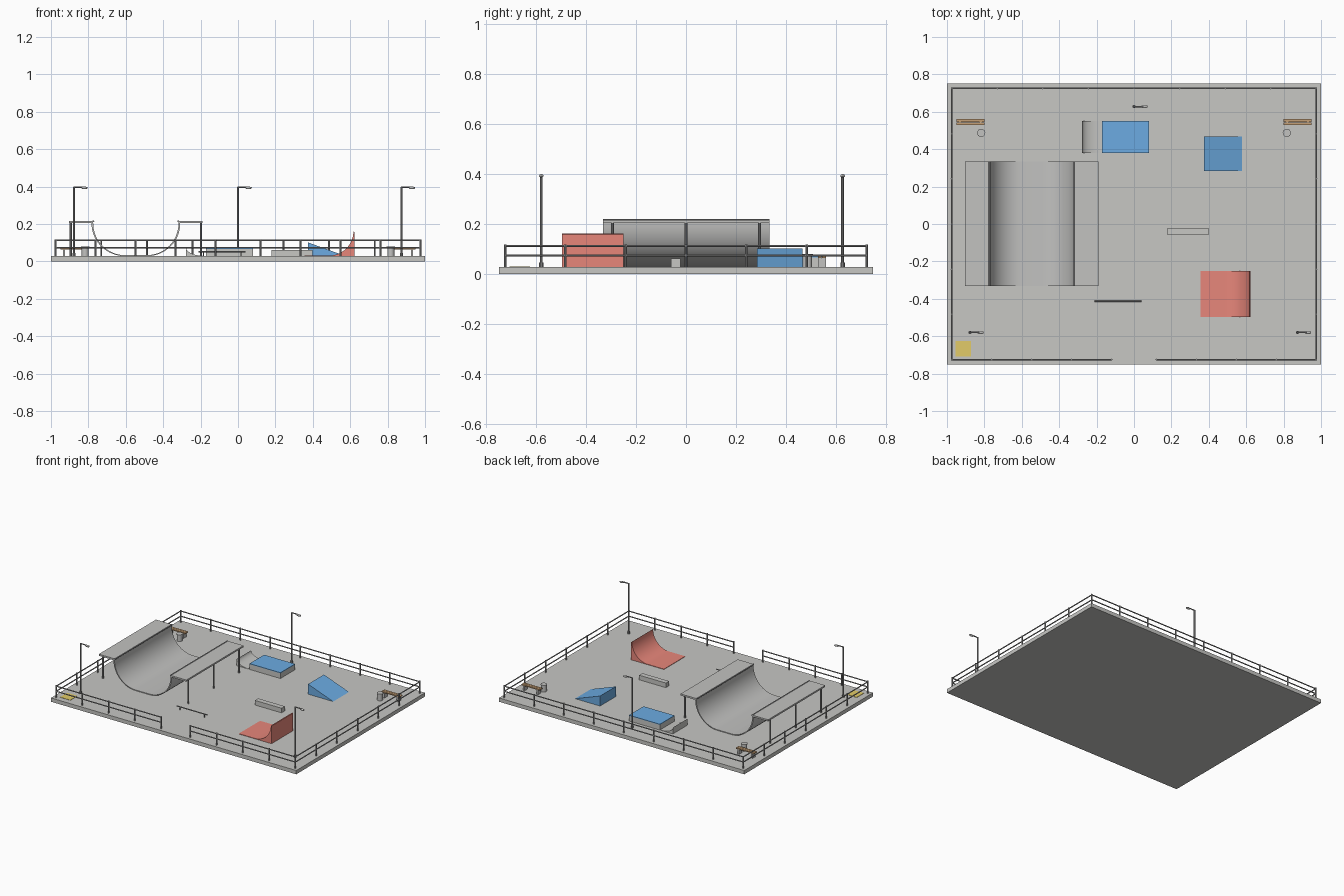
import bpy, bmesh, math
from mathutils import Vector

if "Cube" in bpy.data.objects:
    bpy.data.objects.remove(bpy.data.objects["Cube"])

G = 0.028  # ground level (top of slab)


def mat(name, col):
    m = bpy.data.materials.new(name)
    m.diffuse_color = (*col, 1)
    m.use_nodes = True
    m.node_tree.nodes["Principled BSDF"].inputs["Base Color"].default_value = m.diffuse_color
    return m


CONCRETE = mat("concrete", (0.57, 0.57, 0.55))
METAL = mat("dark_metal", (0.33, 0.33, 0.33))
BLUE = mat("blue_paint", (0.15, 0.41, 0.76))
RED = mat("red_paint", (0.90, 0.27, 0.22))
YELLOW = mat("yellow_paint", (0.76, 0.60, 0.14))
WOOD = mat("wood", (0.56, 0.35, 0.18))
STEEL = mat("grey_steel", (0.54, 0.54, 0.53))


def finish(name, bm, m, smooth=False):
    bmesh.ops.recalc_face_normals(bm, faces=bm.faces)
    me = bpy.data.meshes.new(name)
    bm.to_mesh(me)
    bm.free()
    me.materials.append(m)
    ob = bpy.data.objects.new(name, me)
    bpy.context.collection.objects.link(ob)
    if smooth:
        bpy.context.view_layer.objects.active = ob
        bpy.ops.object.select_all(action='DESELECT')
        ob.select_set(True)
        bpy.ops.object.shade_smooth_by_angle(angle=math.radians(35))
    return ob


def box(name, x0, x1, y0, y1, z0, z1, m):
    bm = bmesh.new()
    bmesh.ops.create_cube(bm, size=1)
    for v in bm.verts:
        v.co = ((x0 + x1) / 2 + v.co.x * (x1 - x0),
                (y0 + y1) / 2 + v.co.y * (y1 - y0),
                (z0 + z1) / 2 + v.co.z * (z1 - z0))
    return finish(name, bm, m)


def rods(name, segs, m, sides=10):
    """Cylinders between point pairs, each (start, end, radius)."""
    bm = bmesh.new()
    for a, b, r in segs:
        a, b = Vector(a), Vector(b)
        new = bmesh.ops.create_cone(bm, cap_ends=True, segments=sides,
                                    radius1=r, radius2=r, depth=(b - a).length)["verts"]
        rot = Vector((0, 0, 1)).rotation_difference(b - a).to_matrix()
        for v in new:
            v.co = rot @ v.co + (a + b) / 2
    return finish(name, bm, m, True)


def prism(name, pts, y0, y1, m, smooth=False):
    """Extrude an xz outline along y."""
    bm = bmesh.new()
    f = bm.faces.new([bm.verts.new((x, y0, z)) for x, z in pts])
    ext = bmesh.ops.extrude_face_region(bm, geom=[f])["geom"]
    bmesh.ops.translate(bm, vec=(0, y1 - y0, 0),
                        verts=[g for g in ext if isinstance(g, bmesh.types.BMVert)])
    return finish(name, bm, m, smooth)


def arc(cx, cz, r, a0, a1, n=16, rz=None):
    return [(cx + r * math.cos(math.radians(a0 + (a1 - a0) * i / n)),
             cz + (rz or r) * math.sin(math.radians(a0 + (a1 - a0) * i / n)))
            for i in range(n + 1)]


# Ground slab
box("ground_slab", -1, 1, -0.75, 0.75, 0, G, CONCRETE)

# Fence with an entrance gap at the front
FX, FY = 0.975, 0.725
runs = [((-FX, FY), (FX, FY), 8), ((-FX, -FY), (-FX, FY), 6), ((FX, -FY), (FX, FY), 6),
        ((-FX, -FY), (-0.12, -FY), 4), ((0.12, -FY), (FX, -FY), 4)]
posts, rails = {}, []
for (ax, ay), (bx, by), n in runs:
    for z in (0.074, 0.112):
        rails.append(((ax, ay, z), (bx, by, z), 0.004))
    for i in range(n + 1):
        x, y = ax + (bx - ax) * i / n, ay + (by - ay) * i / n
        posts[(round(x, 3), round(y, 3))] = ((x, y, G), (x, y, 0.118), 0.005)
rods("fence_rails", rails, METAL, 8)
rods("fence_posts", list(posts.values()), METAL, 8)

# Half pipe: curved shell, decks, coping and posts
C, HW, R, T, TOP = -0.546, 0.228, 0.17, 0.009, 0.212
inner_z = G + T * 0.6
inner = ([(C - HW, TOP)] + arc(C - HW + R, inner_z + R, R, 180, 270)
         + arc(C + HW - R, inner_z + R, R, 270, 360) + [(C + HW, TOP)])
ro, rv = R + T, R + T * 0.6
outer = ([(C - HW - T, TOP)] + arc(C - HW + R, inner_z + R, ro, 180, 270, rz=rv)
         + arc(C + HW - R, inner_z + R, ro, 270, 360, rz=rv) + [(C + HW + T, TOP)])
prism("half_pipe_shell", inner + outer[::-1], -0.332, 0.334, STEEL, True)
supports, coping = [], []
for s, side in ((-1, "left"), (1, "right")):
    xs = sorted((C + s * HW, C + s * 0.357))
    box(side + "_deck", *xs, -0.332, 0.334, 0.205, 0.217, STEEL)
    px = C + s * 0.348
    supports += [((px, y, G), (px, y, 0.206), 0.006) for y in (-0.295, 0, 0.295)]
    cx = C + s * (HW - 0.001)
    coping.append(((cx, -0.332, 0.215), (cx, 0.334, 0.215), 0.005))
rods("deck_posts", supports, METAL)
rods("half_pipe_coping", coping, METAL)

# Fun box with blue top and a small curved ramp beside it
box("fun_box", -0.172, 0.08, 0.38, 0.55, G, 0.066, CONCRETE)
box("fun_box_top", -0.172, 0.08, 0.38, 0.55, 0.066, 0.071, BLUE)
prism("small_ramp", arc(-0.183, G + 0.047, 0.095, 180, 270, 12, 0.045)
      + [(-0.183, G), (-0.278, G)], 0.38, 0.55, CONCRETE, True)

# Blue wedge ramp
prism("wedge_ramp", [(0.373, G), (0.577, G), (0.373, 0.102)], 0.284, 0.468, BLUE)

# Red quarter pipe
prism("quarter_pipe", [(0.355, G), (0.355, G + 0.003)]
      + arc(0.487, G + 0.133, 0.13, 270, 360) + [(0.622, G + 0.13), (0.622, G)],
      -0.498, -0.25, RED, True)

# Grind ledge and grind rail
box("grind_ledge", 0.18, 0.397, -0.06, -0.022, G, 0.062, CONCRETE)
rods("grind_rail", [((-0.21, -0.413, 0.052), (0.04, -0.413, 0.052), 0.004)]
     + [((x, -0.413, G), (x, -0.413, 0.052), 0.003) for x in (-0.185, 0.015)], METAL)

# Yellow floor marking
box("yellow_plate", -0.955, -0.872, -0.708, -0.625, G, G + 0.002, YELLOW)

# Benches and bins, left and right
for s, side in ((-1, "left"), (1, "right")):
    bx = s * 0.875
    for i, y in enumerate((0.529, 0.546)):
        box(f"{side}_bench_slat_{i + 1}", bx - 0.075, bx + 0.075, y, y + 0.015,
            0.063, 0.071, WOOD)
    for i, d in enumerate((-0.055, 0.055)):
        box(f"{side}_bench_leg_{i + 1}", bx + d - 0.006, bx + d + 0.006, 0.529, 0.561,
            G, 0.063, STEEL)
    rx = s * 0.817
    rods(side + "_bin", [((rx, 0.487, G), (rx, 0.487, 0.073), 0.019),
                         ((rx, 0.487, 0.073), (rx, 0.487, 0.079), 0.022)], STEEL, 16)

# Lamp posts
for i, (x, y) in enumerate(((-0.877, -0.58), (0.874, -0.58), (0, 0.628))):
    rods(f"lamp_post_{i + 1}", [((x, y, G), (x, y, 0.046), 0.009),
                                ((x, y, G), (x, y, 0.398), 0.0055),
                                ((x - 0.003, y, 0.397), (x + 0.05, y, 0.397), 0.004)], METAL)
    bm = bmesh.new()
    bmesh.ops.create_uvsphere(bm, u_segments=12, v_segments=8, radius=1)
    for v in bm.verts:
        v.co = (x + 0.056 + v.co.x * 0.018, y + v.co.y * 0.009, 0.393 + v.co.z * 0.007)
    finish(f"lamp_head_{i + 1}", bm, STEEL, True)
